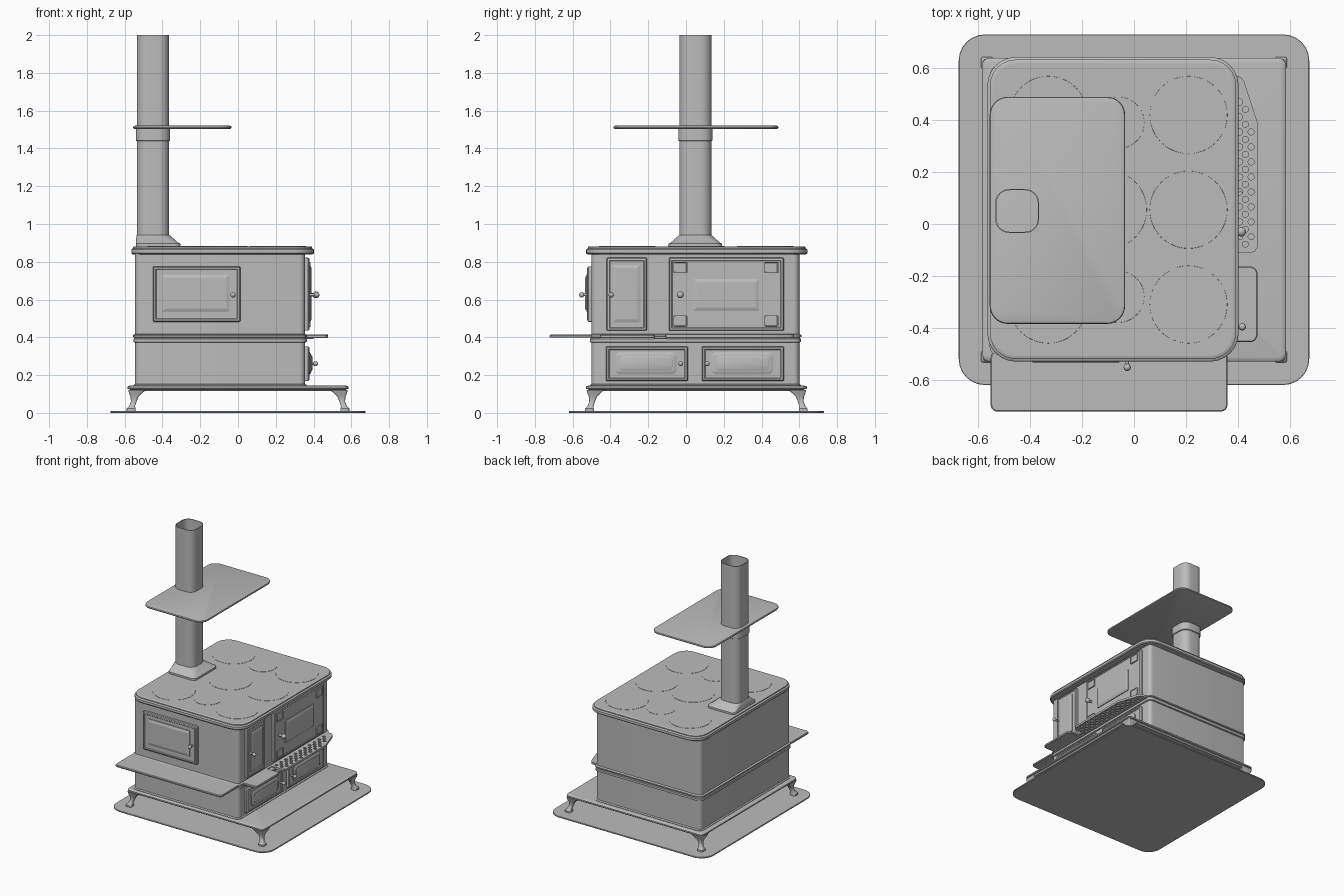
import bpy, bmesh, math
from mathutils import Matrix, Vector

if "Cube" in bpy.data.objects:
    bpy.data.objects.remove(bpy.data.objects["Cube"])

iron = bpy.data.materials.new("grey cast iron")
iron.diffuse_color = (0.5, 0.5, 0.5, 1)
iron.use_nodes = True
iron.node_tree.nodes["Principled BSDF"].inputs["Base Color"].default_value = iron.diffuse_color

WORLD = Matrix.Identity(4)
# door faces: local u, v lie in the wall, w points outwards
RIGHT = Matrix(((0, 0, 1, 0.355), (1, 0, 0, 0), (0, 1, 0, 0), (0, 0, 0, 1)))
FRONT = Matrix(((1, 0, 0, 0), (0, 0, -1, -0.50), (0, 1, 0, 0), (0, 0, 0, 1)))


def finish(name, bm, angle=35):
    bmesh.ops.recalc_face_normals(bm, faces=bm.faces)
    me = bpy.data.meshes.new(name)
    bm.to_mesh(me)
    bm.free()
    me.materials.append(iron)
    ob = bpy.data.objects.new(name, me)
    bpy.context.collection.objects.link(ob)
    bpy.ops.object.select_all(action='DESELECT')
    ob.select_set(True)
    bpy.context.view_layer.objects.active = ob
    bpy.ops.object.shade_smooth_by_angle(angle=math.radians(angle))
    return ob


def outline(x0, x1, y0, y1, r, seg=6):
    pts = []
    for k, (cx, cy) in enumerate(((x1 - r, y1 - r), (x0 + r, y1 - r),
                                  (x0 + r, y0 + r), (x1 - r, y0 + r))):
        for i in range(seg + 1):
            a = math.pi / 2 * (k + i / seg)
            pts.append((cx + r * math.cos(a), cy + r * math.sin(a)))
    return pts


def loft(name, rings, M=WORLD):
    """Skin a stack of rounded rectangles (x0, x1, y0, y1, radius, height)."""
    bm = bmesh.new()
    loops = [[bm.verts.new(M @ Vector((x, y, q[5]))) for x, y in outline(*q[:5])]
             for q in rings]
    n = len(loops[0])
    for a, b in zip(loops, loops[1:]):
        for i in range(n):
            j = (i + 1) % n
            bm.faces.new((a[i], a[j], b[j], b[i]))
    bm.faces.new(loops[0][::-1])
    bm.faces.new(loops[-1])
    return finish(name, bm)


def steps(name, rect, r, profile, M=WORLD):
    """Loft one rectangle through (inset, height) steps."""
    x0, x1, y0, y1 = rect
    return loft(name, [(x0 + i, x1 - i, y0 + i, y1 - i, max(r - i, 0.002), z)
                       for i, z in profile], M)


def slab(name, rect, z0, z1, r, b=0.004, M=WORLD):
    return steps(name, rect, r, [(b, z0), (0, z0 + b), (0, z1 - b), (b, z1)], M)


def knob(name, u, v, w, r, M):
    bm = bmesh.new()
    bmesh.ops.create_cone(bm, cap_ends=True, segments=12, radius1=r * .5, radius2=r * .5,
                          depth=w, matrix=M @ Matrix.Translation((u, v, w / 2)))
    bmesh.ops.create_uvsphere(bm, u_segments=16, v_segments=10, radius=r,
                              matrix=M @ Matrix.Translation((u, v, w)))
    finish(name, bm)


# floor plate and base tray
slab("floor_plate", (-.675, .675, -.62, .73), 0, .01, .10, .002)
steps("base_tray", (-.585, .585, -.53, .64), .03,
      [(.02, .115), (.012, .125), (0, .128), (0, .138), (.004, .142), (.018, .145)])

# curved corner legs: outer and inner distance from the corner per height
LEG = [(-.004, .042, .010), (-.004, .042, .022), (.008, .040, .035), (.018, .048, .06),
       (.016, .058, .085), (.008, .078, .105), (.004, .098, .122)]
for sx in (-1, 1):
    for sy in (-1, 1):
        M = Matrix.Translation((0, .055, 0)) @ Matrix.Diagonal((sx, sy, 1, 1))
        loft("base_leg", [(.585 - i, .585 - o, .585 - i, .585 - o, .010, z)
                          for o, i, z in LEG], M)

# stove body with belt moulding
slab("stove_body", (-.545, .355, -.50, .60), .14, .845, .03, .002)
steps("body_belt", (-.556, .366, -.511, .611), .04,
      [(.011, .372), (.002, .376), (.002, .392), (.008, .396), (.008, .400),
       (0, .403), (0, .412), (.011, .418)])
steps("body_foot_rim", (-.553, .363, -.508, .608), .04,
      [(0, .14), (0, .148), (.008, .154)])

# cooking top with faint burner discs
steps("cooking_top", (-.565, .403, -.53, .643), .11,
      [(.03, .838), (.006, .840), (0, .846), (0, .864), (.006, .870), (.010, .871),
       (.010, .878), (.016, .882), (.026, .882)])
BURNERS = [(-.33, -.31, .15), (-.33, .42, .15), (-.10, .055, .15), (.21, -.31, .15),
           (.21, .055, .15), (.21, .42, .15), (-.06, -.28, .10), (-.06, .39, .10)]
for x, y, r in BURNERS:
    bm = bmesh.new()
    bmesh.ops.create_cone(bm, cap_ends=True, segments=48, radius1=r, radius2=r - .001,
                          depth=.003, matrix=Matrix.Translation((x, y, .882)))
    finish("burner_plate", bm)

# chimney: flange, hollow pipe, collar and warming shelf
loft("chimney_flange", [(-.54, -.305, -.092, .19, .03, .880), (-.54, -.305, -.092, .19, .03, .896),
                        (-.54, -.318, -.080, .178, .03, .902),
                        (-.538, -.358, -.040, .14, .05, .938), (-.535, -.363, -.035, .135, .05, .942)])
steps("chimney_pipe", (-.535, -.365, -.035, .135), .055,
      [(0, .90), (0, 2.0), (.005, 2.0), (.005, .91)])
slab("chimney_collar", (-.541, -.359, -.041, .141), 1.44, 1.51, .06, .003)
steps("warming_shelf", (-.556, -.034, -.385, .49), .07,
      [(.012, 1.502), (.003, 1.505), (0, 1.511), (.003, 1.518), (.012, 1.521)])

# front shelf
slab("front_shelf", (-.552, .36, -.722, -.49), .398, .414, .025, .004)

# doors
EDGE = [(0, -.005), (0, .016), (.005, .022), (.014, .024), (.018, .020), (.024, .020)]
PANEL = [(0, .015), (0, .026), (.004, .027), (.016, .034), (.02, .034)]


def door(label, rect, panel, M, r=.006, pr=.004):
    steps(label + "_door", rect, r, EDGE, M)
    steps(label + "_door_panel", panel, pr, PANEL, M)


door("oven_front", (-.45, .012, .482, .776), (-.402, -.045, .535, .732), FRONT)
knob("oven_front_knob", -.026, .625, .052, .014, FRONT)
door("firebox", (-.42, -.207, .435, .822), (-.388, -.242, .478, .784), RIGHT)
knob("firebox_knob", -.396, .625, .062, .014, RIGHT)
door("oven_side", (-.09, .518, .435, .822), (.04, .386, .54, .71), RIGHT)
knob("oven_side_knob", -.03, .625, .058, .018, RIGHT)
for u in (-.03, .452):
    for v in (.486, .77):
        steps("oven_corner_plate", (u - .037, u + .037, v - .03, v + .03), .004,
              [(0, .015), (0, .029), (.005, .030), (.007, .027), (.012, .027)], RIGHT)

# lower drawers with oval-ended panels
for u0, p0, k in ((-.424, -.378, -.028), (.084, .132, .112)):
    door("ash_drawer", (u0, u0 + .434, .168, .352), (p0, p0 + .33, .202, .322), RIGHT, .006, .03)
    steps("ash_drawer_boss", (p0 + .022, p0 + .308, .224, .300), .02,
          [(0, .03), (0, .037), (.006, .040)], RIGHT)
    knob("ash_drawer_knob", k, .26, .055, .013, RIGHT)

# small side shelf
slab("small_side_shelf", (.34, .476, -.455, -.163), .396, .414, .03, .004)

# perforated side shelf: filled curve with round holes
cu = bpy.data.curves.new("perforated_outline", 'CURVE')
cu.dimensions = '2D'
cu.fill_mode = 'BOTH'
cu.extrude = .008


def spline(pts):
    s = cu.splines.new('POLY')
    s.points.add(len(pts) - 1)
    for p, (x, y) in zip(s.points, pts):
        p.co = (x, y, 0, 1)
    s.use_cyclic_u = True


spline([(.345, -.112), (.45, -.112), (.466, -.105), (.476, -.088), (.476, .39),
        (.424, .55), (.412, .565), (.395, .572), (.345, .572)])
for c in range(4):
    for row in range(12):
        x, y = .385 + c * .022, -.078 + row * .0577 + (c % 2) * .0288
        if y < .55 and x < .455 - max(0, y - .37) * .33:
            spline([(x + .012 * math.cos(a * math.pi / 5), y + .012 * math.sin(a * math.pi / 5))
                    for a in range(10)])
tmp = bpy.data.objects.new("outline_helper", cu)
bpy.context.collection.objects.link(tmp)
dg = bpy.context.evaluated_depsgraph_get()
me = bpy.data.meshes.new_from_object(tmp.evaluated_get(dg))
bm = bmesh.new()
bm.from_mesh(me)
bmesh.ops.remove_doubles(bm, verts=bm.verts, dist=1e-5)
bmesh.ops.translate(bm, verts=bm.verts, vec=(0, 0, .406))
bpy.data.objects.remove(tmp)
finish("perforated_side_shelf", bm)

# bracket under the gap between the side shelves
slab("side_shelf_bracket", (.35, .40, -.17, -.10), .392, .406, .004, .002)
